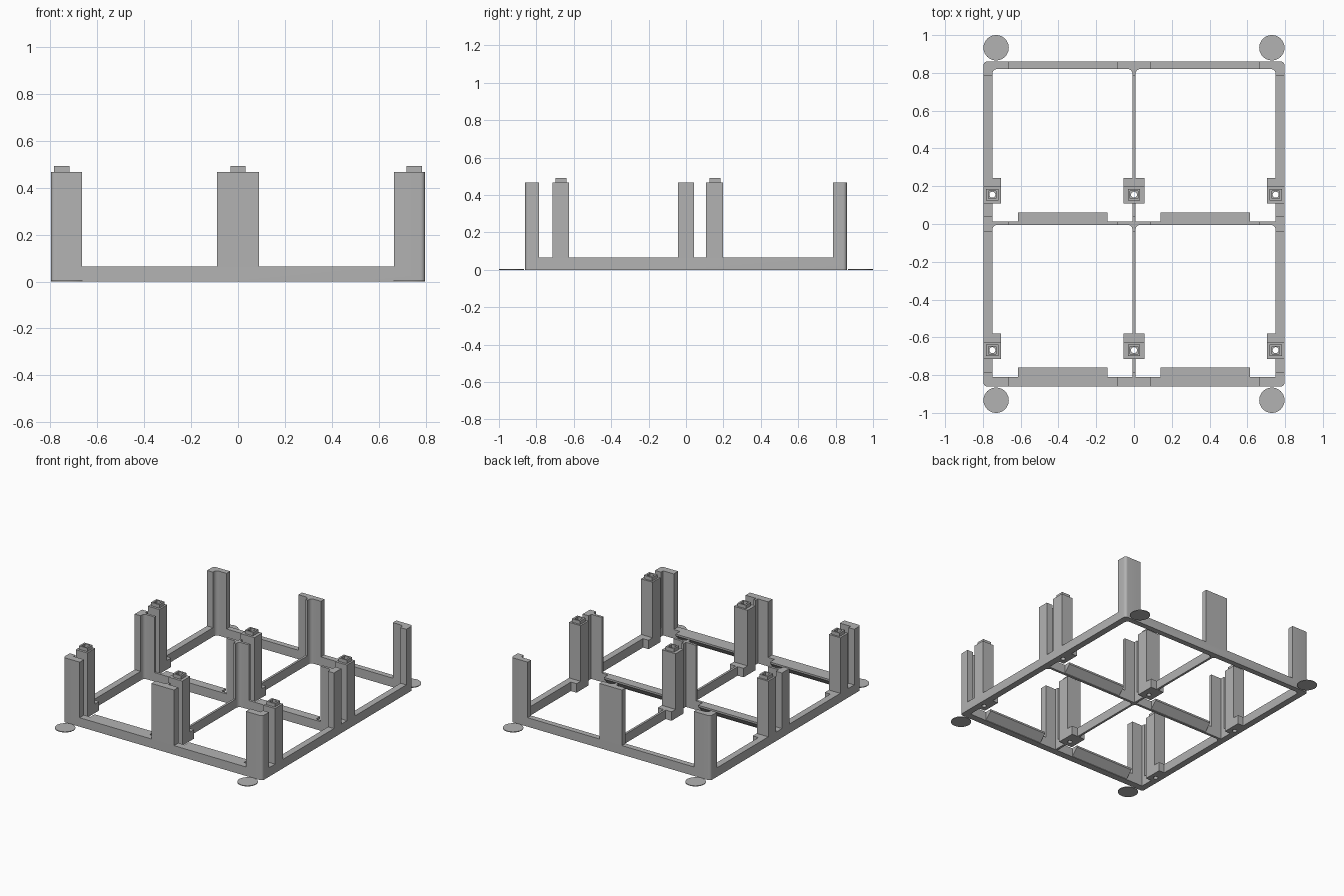
import bpy, bmesh, math
from mathutils import Matrix, Vector

if "Cube" in bpy.data.objects:
    bpy.data.objects.remove(bpy.data.objects["Cube"])

GREY = (0.45, 0.45, 0.45, 1)
mat = bpy.data.materials.new("matte grey")
mat.use_nodes = True
mat.diffuse_color = GREY
mat.node_tree.nodes["Principled BSDF"].inputs["Base Color"].default_value = GREY

RAIL, TOP, PEG = 0.065, 0.467, 0.492
OUT_X, OUT_Y = 0.797, 0.86


def finish(name, bm):
    bmesh.ops.recalc_face_normals(bm, faces=bm.faces)
    mesh = bpy.data.meshes.new(name)
    bm.to_mesh(mesh)
    bm.free()
    mesh.materials.append(mat)
    ob = bpy.data.objects.new(name, mesh)
    bpy.context.collection.objects.link(ob)
    return ob


def add_box(bm, x0, x1, y0, y1, z0, z1, radius=0, rounded=lambda v: True):
    """Box with optional rounded upright edges, chosen by a rule on the edge midpoint."""
    size = Matrix.Diagonal((x1 - x0, y1 - y0, z1 - z0, 1))
    centre = Vector((x0 + x1, y0 + y1, z0 + z1)) / 2
    verts = bmesh.ops.create_cube(bm, size=1, matrix=Matrix.Translation(centre) @ size)["verts"]
    if radius:
        edges = {e for v in verts for e in v.link_edges}
        upright = [e for e in edges
                   if abs(e.verts[0].co.z - e.verts[1].co.z) > 1e-4 and rounded(e.verts[0].co - centre)]
        bmesh.ops.bevel(bm, geom=upright, offset=radius, segments=6, profile=0.5, affect='EDGES')


def box(name, *args, **kw):
    bm = bmesh.new()
    add_box(bm, *args, **kw)
    return finish(name, bm)


def cut(ob, cutter):
    mod = ob.modifiers.new("cut", 'BOOLEAN')
    mod.operation = 'DIFFERENCE'
    mod.solver = 'EXACT'
    mod.object = cutter
    bpy.context.view_layer.objects.active = ob
    bpy.ops.object.modifier_apply(modifier=mod.name)


def cut_box(ob, *args, **kw):
    cutter = box("cutter", *args, **kw)
    cut(ob, cutter)
    bpy.data.objects.remove(cutter)


# Frame with its posts: a full-height block, four cells cut out, then lowered between the posts
frame = box("frame_with_posts", -OUT_X, OUT_X, -OUT_Y, OUT_Y, 0, TOP, radius=0.02)
for y0, y1 in ((-0.81, -0.005), (0.013, 0.82)):
    for x0, x1 in ((-0.75, -0.008), (0.008, 0.75)):
        cut_box(frame, x0, x1, y0, y1, -1, 1, radius=0.025, rounded=lambda v: v.y > 0)
for x0, x1 in ((-0.665, -0.09), (0.09, 0.665)):
    cut_box(frame, x0, x1, -1, 1, RAIL, 1)
for y0, y1 in ((-0.785, -0.042), (0.042, 0.785)):
    cut_box(frame, -1, 1, y0, y1, RAIL, 1)

# Pillars, each with a low foot behind and a square peg on top
pillars, sockets = [], []
for row, y in (("front", -0.668), ("middle", 0.155)):
    for side, x, x0, x1 in (("right", -0.75, -OUT_X, -0.705),
                            ("centre", 0, -0.055, 0.055),
                            ("left", 0.75, 0.705, OUT_X)):
        name = f"{row}_{side}"
        pillars += [box(name + "_pillar", x0, x1, y - 0.047, y + 0.043, 0, TOP),
                    box(name + "_foot", x0, x1, y + 0.043, y + 0.089, 0, RAIL),
                    box(name + "_peg", x - 0.033, x + 0.033, y - 0.03, y + 0.03, TOP, PEG)]
        sockets.append((x, y))

# Square sockets and round through holes
bm = bmesh.new()
for x, y in sockets:
    add_box(bm, x - 0.02, x + 0.02, y - 0.02, y + 0.02, RAIL, 1)
socket_cutter = finish("socket_cutter", bm)
bm = bmesh.new()
for x, y in sockets:
    bmesh.ops.create_cone(bm, cap_ends=True, segments=20, radius1=0.016, radius2=0.016,
                          depth=2, matrix=Matrix.Translation((x, y, 0)))
hole_cutter = finish("hole_cutter", bm)
for ob in [frame] + [p for p in pillars if not p.name.endswith("foot")]:
    cut(ob, socket_cutter)
    cut(ob, hole_cutter)
for cutter in (socket_cutter, hole_cutter):
    bpy.data.objects.remove(cutter)

# Ledges behind the front and middle rails, with a sloped underside
for row, y, reach in (("front", -0.81, 0.05), ("middle", 0.013, 0.047)):
    for side, x0, x1 in (("right", -0.615, -0.14), ("left", 0.14, 0.615)):
        bm = bmesh.new()
        profile = [(y, 0.004), (y + reach, 0.052), (y + reach, RAIL), (y, RAIL)]
        face = bm.faces.new([bm.verts.new((x0, py, pz)) for py, pz in profile])
        ext = bmesh.ops.extrude_face_region(bm, geom=[face])["geom"]
        bmesh.ops.translate(bm, vec=(x1 - x0, 0, 0),
                            verts=[v for v in ext if isinstance(v, bmesh.types.BMVert)])
        finish(f"{row}_{side}_ledge", bm)

# Thin round pads at the corners
for sx, side in ((-1, "right"), (1, "left")):
    for sy, row in ((-1, "front"), (1, "back")):
        bm = bmesh.new()
        bmesh.ops.create_cone(bm, cap_ends=True, segments=48, radius1=0.067, radius2=0.067, depth=0.005,
                              matrix=Matrix.Translation((sx * 0.73, sy * 0.933, 0.0025)))
        finish(f"{row}_{side}_corner_pad", bm)

# Smooth the rounded corners and keep edges sharp
bpy.ops.object.select_all(action='DESELECT')
for ob in bpy.context.scene.objects:
    if ob.type == 'MESH':
        ob.select_set(True)
        bpy.context.view_layer.objects.active = ob
bpy.ops.object.shade_smooth_by_angle(angle=math.radians(30))
